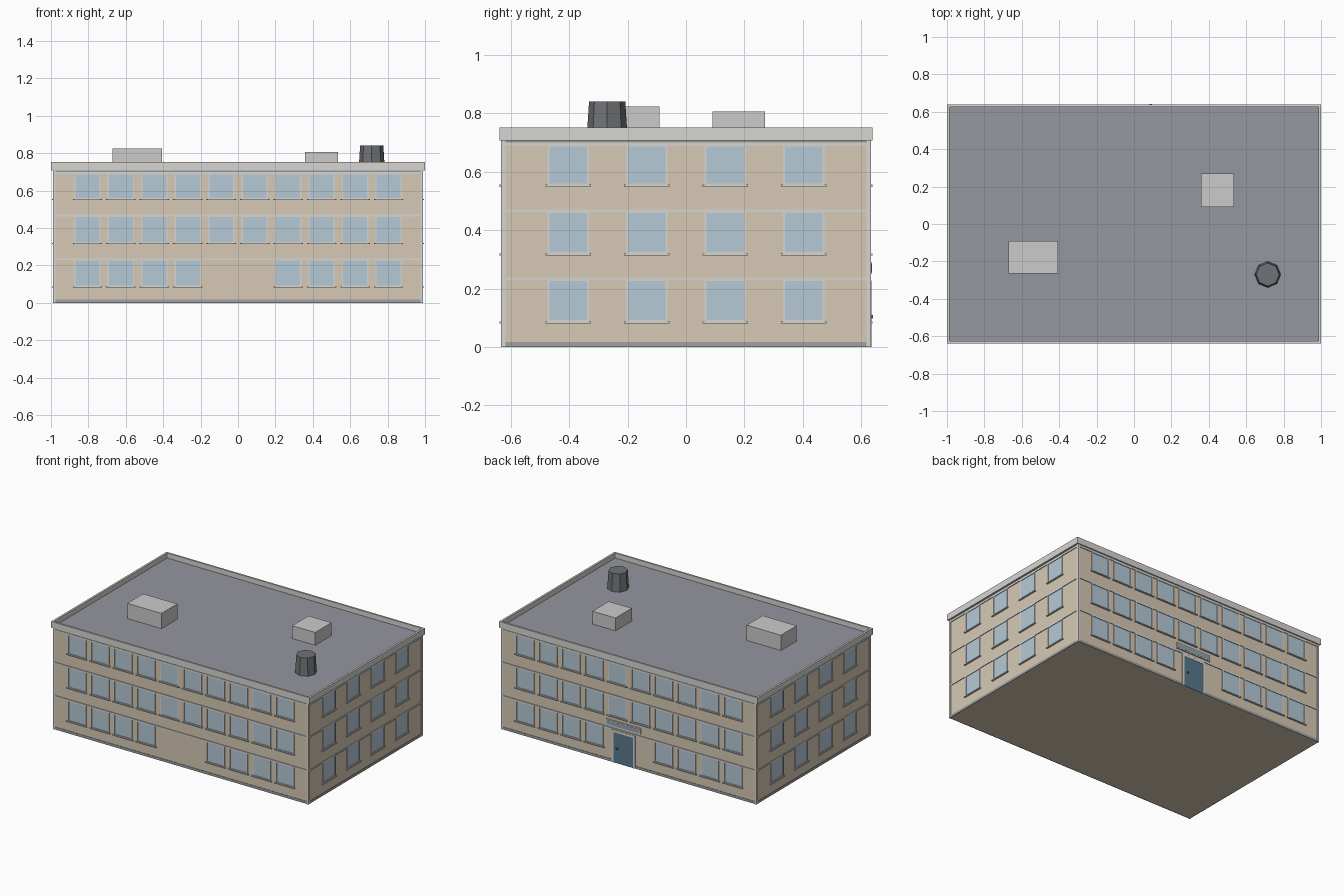
import bpy, bmesh
from mathutils import Vector

if "Cube" in bpy.data.objects:
    bpy.data.objects.remove(bpy.data.objects["Cube"])


def material(name, rgb):
    m = bpy.data.materials.new(name)
    m.diffuse_color = (*rgb, 1)
    m.use_nodes = True
    m.node_tree.nodes["Principled BSDF"].inputs["Base Color"].default_value = m.diffuse_color
    return m


BEIGE = material("beige_plaster", (0.68, 0.59, 0.46))
TRIM = material("pale_trim", (0.68, 0.67, 0.64))
PLINTH = material("plinth_grey", (0.36, 0.36, 0.36))
GLASS = material("window_glass", (0.46, 0.59, 0.68))
ROOF = material("roof_felt", (0.30, 0.31, 0.35))
UNIT = material("roof_unit_grey", (0.53, 0.53, 0.54))
DARK = material("dark_metal", (0.16, 0.17, 0.18))
BLUE = material("door_blue", (0.10, 0.19, 0.27))
PALE_BLUE = material("sign_blue", (0.28, 0.38, 0.44))
WX, WY = 0.985, 0.629      # wall planes (half sizes)


def finish(name, bm, mat):
    bmesh.ops.recalc_face_normals(bm, faces=bm.faces)
    me = bpy.data.meshes.new(name)
    bm.to_mesh(me)
    bm.free()
    ob = bpy.data.objects.new(name, me)
    bpy.context.collection.objects.link(ob)
    me.materials.append(mat)
    return ob


def add_box(bm, lo, hi):
    lo, hi = Vector(lo), Vector(hi)
    vs = bmesh.ops.create_cube(bm, size=1)["verts"]
    for v in vs:
        v.co = Vector((lo + hi)[i] / 2 + v.co[i] * abs((hi - lo)[i]) for i in range(3))


def box(name, lo, hi, mat):
    bm = bmesh.new()
    add_box(bm, lo, hi)
    return finish(name, bm, mat)


def ring(name, outer, inner, z0, z1, mat):
    """Rectangular hoop around the building."""
    bm = bmesh.new()
    loops = []
    for (x, y), z in ((outer, z0), (outer, z1), (inner, z1), (inner, z0)):
        loops.append([bm.verts.new((sx * x, sy * y, z))
                      for sx, sy in ((-1, -1), (1, -1), (1, 1), (-1, 1))])
    for k in range(4):
        a, b = loops[k], loops[(k + 1) % 4]
        for i in range(4):
            j = (i + 1) % 4
            bm.faces.new((a[i], a[j], b[j], b[i]))
    return finish(name, bm, mat)


def wall_box(bm, side, u0, u1, z0, z1, d0, d1):
    """Box on a wall: u along it, d outwards from the wall plane."""
    axis, s = side
    if axis == "y":
        add_box(bm, (u0, s * (WY + d0), z0), (u1, s * (WY + d1), z1))
    else:
        add_box(bm, (s * (WX + d0), u0, z0), (s * (WX + d1), u1, z1))


# Main body, floor bands, plinth, eaves and parapet
box("wall_body", (-WX, -WY, 0), (WX, WY, 0.712), BEIGE)
ring("plinth", (0.988, 0.632), (0.98, 0.624), 0, 0.017, PLINTH)
for n, (z0, z1) in enumerate(((0.229, 0.238), (0.462, 0.471), (0.69, 0.70))):
    ring(f"floor_band_{n + 1}", (0.99, 0.634), (0.98, 0.624), z0, z1, TRIM)
ring("eaves_shadow_strip", (0.988, 0.632), (0.98, 0.624), 0.70, 0.708, ROOF)
ring("parapet", (1.0, 0.638), (0.986, 0.625), 0.708, 0.752, TRIM)
box("roof_deck", (-0.986, -0.625, 0.712), (0.986, 0.625, 0.717), ROOF)

# Corner posts
bm = bmesh.new()
for sx in (-1, 1):
    for sy in (-1, 1):
        add_box(bm, (sx * 0.975, sy * 0.618, 0), (sx * 0.99, sy * 0.634, 0.708))
finish("corner_posts", bm, TRIM)

# Windows: panes, frames and sills on every side
panes, frames, sills = bmesh.new(), bmesh.new(), bmesh.new()
floors = ((0.092, 0.226), (0.325, 0.459), (0.560, 0.687))
long_us = [(i - 4.5) * 0.179 for i in range(10)]
short_us = [(i - 1.5) * 0.269 for i in range(4)]
for side in (("y", -1), ("y", 1), ("x", -1), ("x", 1)):
    for f, (z0, z1) in enumerate(floors):
        for u in (long_us if side[0] == "y" else short_us):
            if side[0] == "y" and f == 0 and abs(u) < 0.15:
                continue               # blank bays in the middle
            g, o = 0.064, 0.071        # half widths of glass and frame
            wall_box(panes, side, u - g, u + g, z0, z1, -0.002, 0.001)
            for a, b in ((u - o, u - g), (u + g, u + o)):
                wall_box(frames, side, a, b, z0 - 0.004, z1 + 0.003, -0.002, 0.005)
            for a, b in ((z0 - 0.004, z0), (z1, z1 + 0.003)):
                wall_box(frames, side, u - g, u + g, a, b, -0.002, 0.005)
            wall_box(sills, side, u - 0.078, u + 0.078, z0 - 0.011, z0 - 0.004, -0.002, 0.010)
finish("window_panes", panes, GLASS)
finish("window_frames", frames, TRIM)
finish("window_sills", sills, TRIM)

# Back entrance: door, surround, handle and sign board above
back, dx = ("y", 1), 0.042
bm = bmesh.new()
wall_box(bm, back, dx - 0.075, dx + 0.075, 0, 0.212, -0.002, 0.004)
finish("door", bm, BLUE)
bm = bmesh.new()
for a, b in ((-0.092, -0.075), (0.075, 0.092)):
    wall_box(bm, back, dx + a, dx + b, 0, 0.228, -0.002, 0.006)
wall_box(bm, back, dx - 0.075, dx + 0.075, 0.212, 0.228, -0.002, 0.006)
finish("door_surround", bm, TRIM)
bm = bmesh.new()
wall_box(bm, back, 0.084, 0.096, 0.098, 0.110, 0.003, 0.012)
finish("door_handle", bm, DARK)
bm = bmesh.new()
wall_box(bm, back, dx - 0.135, dx + 0.135, 0.25, 0.292, -0.002, 0.007)
finish("entrance_board_frame", bm, TRIM)
bm = bmesh.new()
wall_box(bm, back, dx - 0.129, dx + 0.129, 0.256, 0.286, 0.006, 0.008)
finish("entrance_board", bm, PALE_BLUE)

# Rooftop units and octagonal vent
box("roof_unit_large", (-0.672, -0.265, 0.717), (-0.407, -0.09, 0.824), UNIT)
box("roof_unit_small", (0.357, 0.09, 0.717), (0.535, 0.27, 0.807), UNIT)
bm = bmesh.new()
bmesh.ops.create_cone(bm, cap_ends=True, segments=8, radius1=0.07, radius2=0.062, depth=0.124)
bmesh.ops.translate(bm, verts=bm.verts, vec=(0.715, -0.27, 0.779))
finish("roof_vent", bm, DARK)
